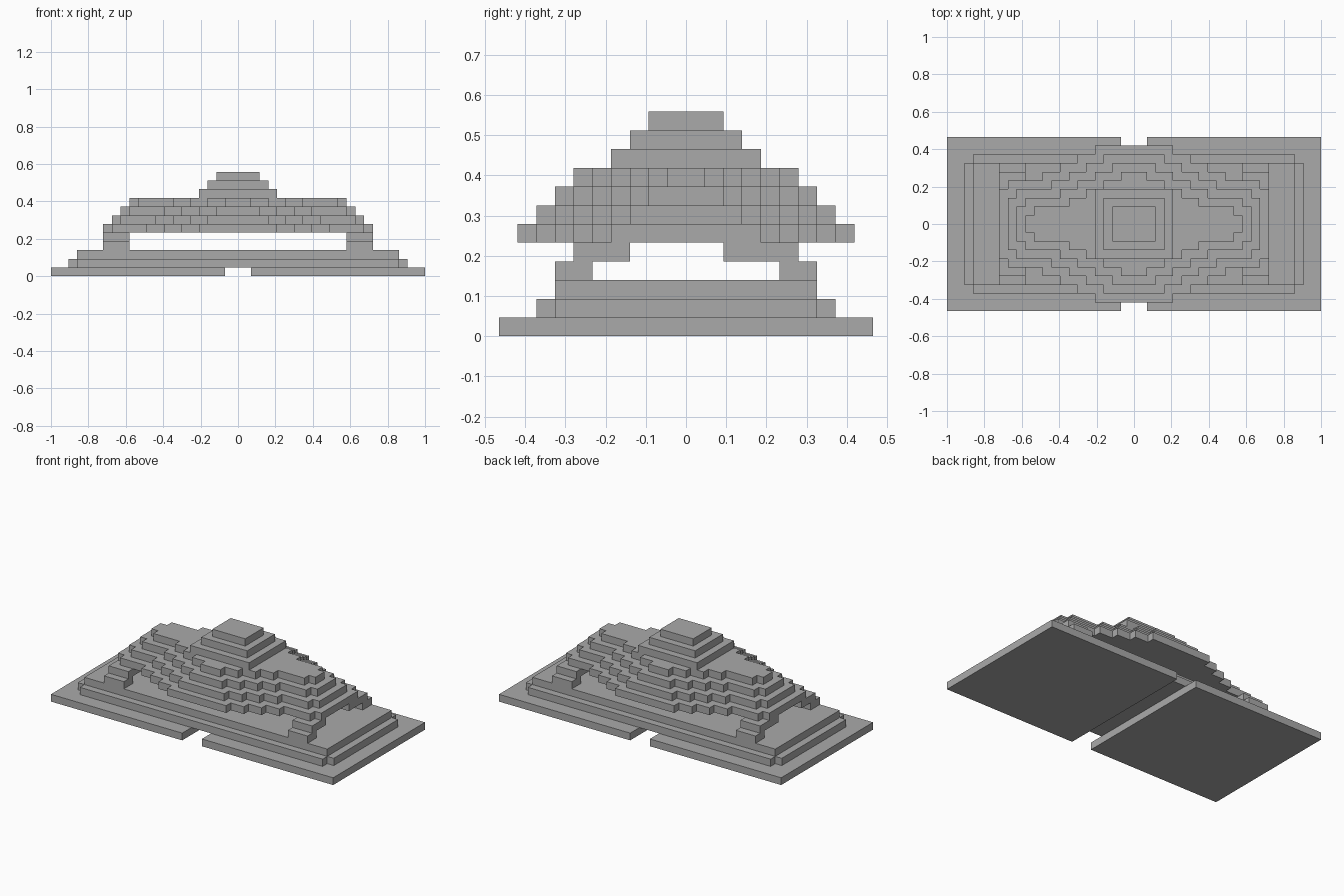
import bpy
import bmesh

U = 2 / 43  # one block

cube = bpy.data.objects.get("Cube")
if cube:
    bpy.data.objects.remove(cube, do_unlink=True)

stone = bpy.data.materials.new("grey_stone")
stone.use_nodes = True
GREY = (0.4, 0.4, 0.4, 1)
stone.diffuse_color = GREY
stone.node_tree.nodes["Principled BSDF"].inputs["Base Color"].default_value = GREY


def slab(name, outline, level):
    """Extrude an outline, given in blocks, by one block."""
    bm = bmesh.new()
    base = bm.faces.new([bm.verts.new((x * U, y * U, level * U)) for x, y in outline])
    top = bmesh.ops.extrude_face_region(bm, geom=[base])["geom"]
    verts = [v for v in top if isinstance(v, bmesh.types.BMVert)]
    bmesh.ops.translate(bm, verts=verts, vec=(0, 0, U))
    bmesh.ops.recalc_face_normals(bm, faces=bm.faces)
    mesh = bpy.data.meshes.new(name)
    bm.to_mesh(mesh)
    bm.free()
    mesh.materials.append(stone)
    obj = bpy.data.objects.new(name, mesh)
    bpy.context.collection.objects.link(obj)
    return obj


def rect(x0, x1, y0, y1):
    return [(x0, y0), (x1, y0), (x1, y1), (x0, y1)]


def stepped(steps):
    """Four-way symmetric outline from (half width, half depth) steps, narrow to wide."""
    quarter = []
    for i, (x, y) in enumerate(steps):
        quarter.append((x, y))
        if i + 1 < len(steps):
            quarter.append((x, steps[i + 1][1]))
    right = quarter + [(x, -y) for x, y in reversed(quarter)]
    return right + [(-x, -y) for x, y in right]


# Split ground plates and terraces
for side, sign in (("left", 1), ("right", -1)):
    slab(f"{side}_ground_plate", rect(sign * 1.5, sign * 21.5, -10, 10), 0)
slab("lower_terrace", stepped([(18.5, 8), (19.5, 7)]), 1)
slab("upper_terrace", rect(-18.5, 18.5, -7, 7), 2)

# Corner legs leaning inward
for side, sx in (("left", 1), ("right", -1)):
    for end, sy, inner in (("front", -1, 3), ("back", 1, 2)):
        slab(f"{end}_{side}_leg_foot", rect(sx * 12.5, sx * 15.5, sy * 5, sy * 7), 3)
        slab(f"{end}_{side}_leg_top", rect(sx * 12.5, sx * 15.5, sy * inner, sy * 6), 4)

# Stepped roof layers, each one block smaller all round
eaves = [(4.5, 9), (6.5, 8), (8.5, 7), (10.5, 6), (14.5, 5), (15.5, 4)]
for i in range(4):
    slab(f"roof_layer_{i + 1}", stepped([(x - i, y - i) for x, y in eaves]), 5 + i)

# Crown
for i in range(3):
    slab(f"crown_layer_{i + 1}", rect(i - 4.5, 4.5 - i, i - 4, 4 - i), 9 + i)
